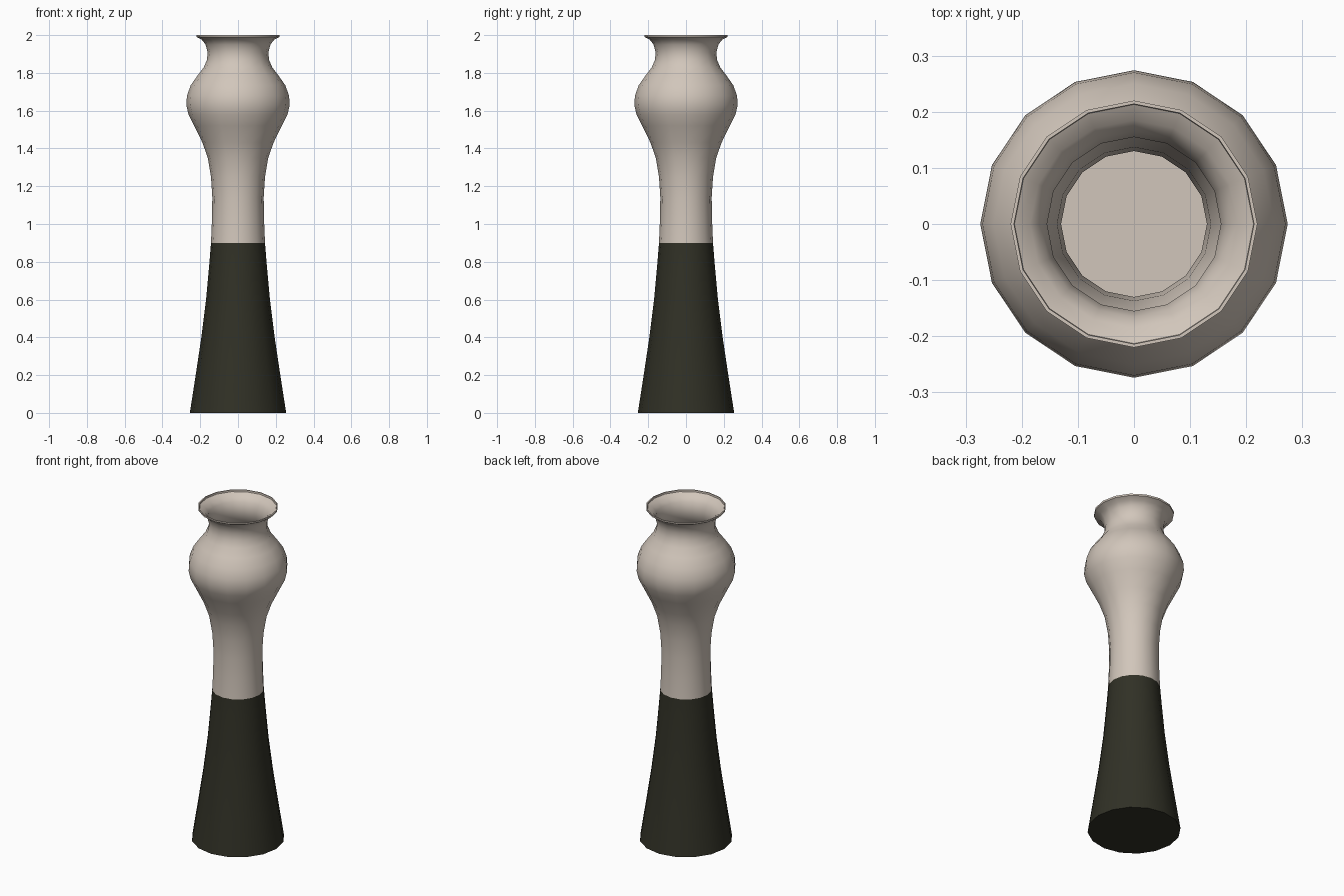
import bpy, bmesh, math

if "Cube" in bpy.data.objects:
    bpy.data.objects.remove(bpy.data.objects["Cube"])

SIDES = 16
BAND_TOP = 0.9      # height of the dark lower half
WALL = 0.006


def material(name, rgb):
    m = bpy.data.materials.new(name)
    m.diffuse_color = (*rgb, 1)
    m.use_nodes = True
    m.node_tree.nodes["Principled BSDF"].inputs["Base Color"].default_value = m.diffuse_color
    return m


cream = material("warm cream glaze", (0.64, 0.565, 0.495))
dark = material("dark olive glaze", (0.030, 0.030, 0.019))

# outer profile (radius, height), foot to rim
profile = [(0.255, 0.0), (0.224, 0.2), (0.194, 0.4), (0.169, 0.6), (0.151, 0.8),
           (0.143, BAND_TOP), (0.138, 1.02), (0.136, 1.14), (0.143, 1.25),
           (0.160, 1.35), (0.188, 1.43), (0.232, 1.52), (0.262, 1.58),
           (0.274, 1.63), (0.270, 1.68), (0.250, 1.735), (0.215, 1.785),
           (0.181, 1.83), (0.164, 1.87), (0.161, 1.91), (0.172, 1.95),
           (0.191, 1.975), (0.219, 1.99), (0.220, 2.0)]


def lathe(name, pts, mats, cap_start, flip=False):
    """Spin a profile into rings around z, optionally capping the first ring."""
    bm = bmesh.new()
    rings = [[bm.verts.new((r * math.cos(2 * math.pi * i / SIDES),
                            r * math.sin(2 * math.pi * i / SIDES), z))
              for i in range(SIDES)] for r, z in pts]
    for a, b in zip(rings, rings[1:]):
        for i in range(SIDES):
            j = (i + 1) % SIDES
            bm.faces.new((a[i], a[j], b[j], b[i]))
    if cap_start:
        bm.faces.new(rings[0][::-1])
    if flip:
        bmesh.ops.reverse_faces(bm, faces=bm.faces)
    # dark below the band line when a second material is given
    if len(mats) > 1:
        for f in bm.faces:
            f.material_index = int(f.calc_center_median().z < BAND_TOP)
    me = bpy.data.meshes.new(name)
    bm.to_mesh(me)
    bm.free()
    for m in mats:
        me.materials.append(m)
    ob = bpy.data.objects.new(name, me)
    bpy.context.collection.objects.link(ob)
    bpy.ops.object.select_all(action='DESELECT')
    ob.select_set(True)
    bpy.context.view_layer.objects.active = ob
    bpy.ops.object.shade_smooth_by_angle(angle=math.radians(40))
    return ob


# outer body with flat rim lip
lathe("vase_body", profile + [(0.220 - WALL, 2.0)], [cream, dark], True)

# inner wall and floor, facing inward
inner = [(r - WALL, max(z, 0.015)) for r, z in profile]
lathe("vase_lining", inner, [cream], True, flip=True)
